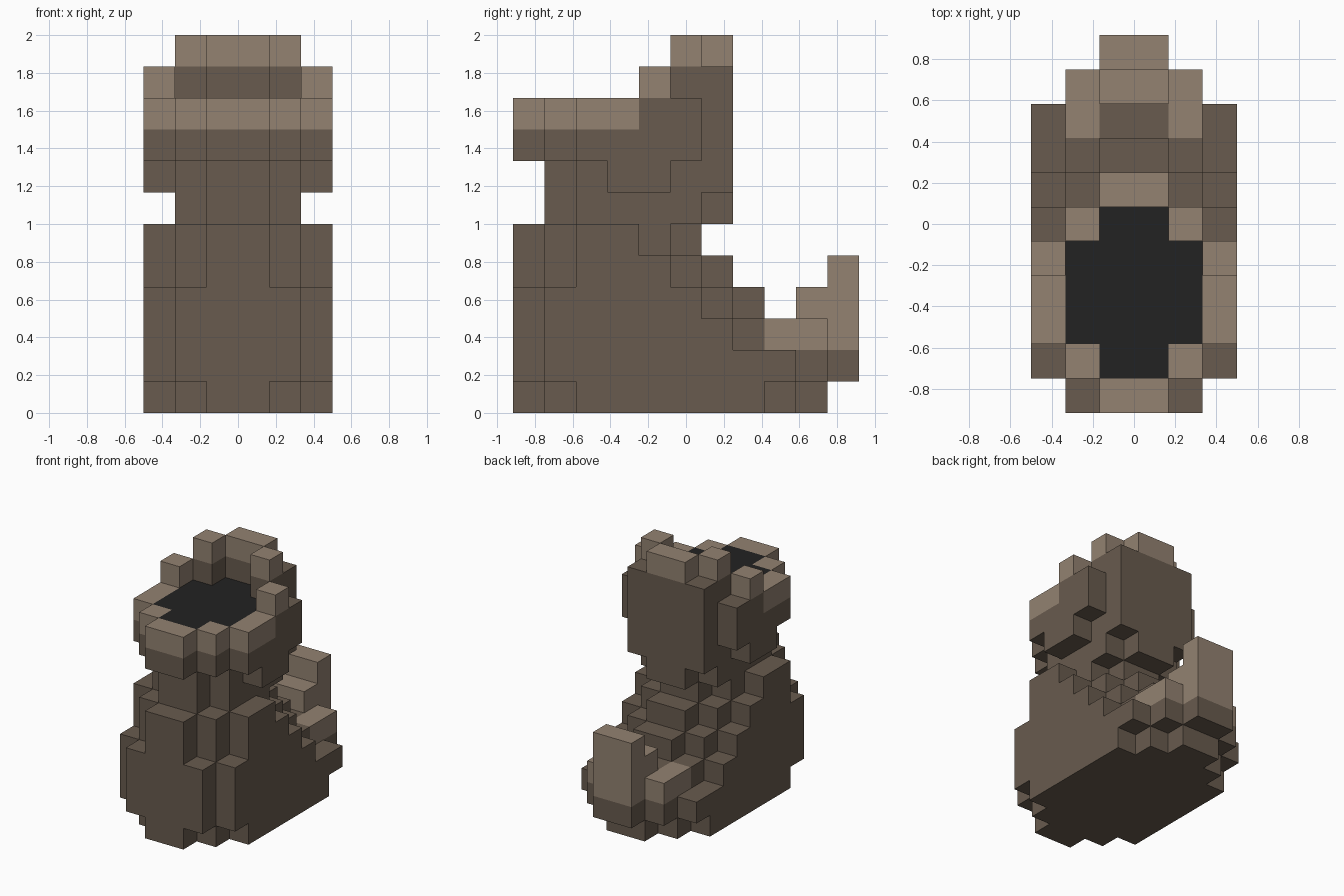
import bpy
import bmesh

if "Cube" in bpy.data.objects:
    bpy.data.objects.remove(bpy.data.objects["Cube"], do_unlink=True)

U = 1 / 6  # block size


def material(name, rgb):
    def lin(c):
        c /= 255
        return c / 12.92 if c < 0.04045 else ((c + 0.055) / 1.055) ** 2.4
    col = (*[lin(c) for c in rgb], 1)
    m = bpy.data.materials.new(name)
    m.use_nodes = True
    m.diffuse_color = col
    bsdf = m.node_tree.nodes["Principled BSDF"]
    bsdf.inputs["Base Color"].default_value = col
    bsdf.inputs["Roughness"].default_value = 0.9
    return m


MATS = [material("dark brown", (104, 91, 78)),
        material("light brown", (147, 130, 113)),
        material("black", (34, 34, 34))]

# Mirrored columns of blocks: centre, middle and outer
BANDS = {"C": (2, 3), "M": (1, 4), "O": (0, 5)}


def fill(runs):
    """Block runs (band, z start, z end, y start, y end), ends exclusive."""
    return {(x, y, z) for band, z0, z1, y0, y1 in runs
            for x in BANDS[band] for y in range(y0, y1) for z in range(z0, z1)}


# Foot, narrowing in steps towards the ankle
foot = fill([
    ("C", 0, 1, 0, 10), ("M", 0, 1, 1, 9), ("O", 0, 1, 2, 8),
    ("C", 1, 2, 0, 11), ("M", 1, 2, 0, 10), ("O", 1, 2, 1, 9),
    ("C", 2, 3, 0, 9), ("M", 2, 3, 0, 8), ("O", 2, 3, 1, 7),
    ("C", 3, 4, 0, 8), ("M", 3, 4, 0, 7), ("O", 3, 4, 1, 6),
    ("C", 4, 5, 0, 7), ("M", 4, 5, 1, 6), ("O", 4, 5, 2, 5),
    ("C", 5, 6, 0, 6), ("M", 5, 6, 1, 5), ("O", 5, 6, 2, 4)])

# Upturned tip
tip = fill([("M", 2, 3, 8, 10), ("C", 2, 4, 9, 10), ("C", 2, 5, 10, 11)])

# Ankle
ankle = fill([("C", 6, 8, 1, 7), ("M", 6, 7, 2, 6), ("M", 7, 8, 2, 7),
              ("O", 7, 8, 3, 5)])

# Flared cuff with a raised back
cuff = fill([("C", 8, 10, 0, 7), ("M", 8, 10, 1, 7), ("O", 8, 10, 2, 6),
             ("C", 10, 11, 6, 7), ("M", 10, 11, 5, 7)])

# Light rim blocks, and the blocks topped by the dark opening
rim = fill([("C", 9, 10, 0, 1), ("M", 9, 10, 1, 2), ("O", 9, 10, 2, 4),
            ("O", 10, 11, 4, 5), ("M", 11, 12, 5, 6), ("C", 11, 12, 6, 7)])
opening = fill([("C", 9, 10, 1, 6), ("M", 9, 10, 2, 5)])
cuff -= rim

SOLID = foot | tip | ankle | cuff | rim
SIDES = [(axis, sign) for axis in range(3) for sign in (-1, 1)]


def build(name, cells, colour):
    """Outer faces of the blocks only, coloured by colour(cell, axis, sign)."""
    bm = bmesh.new()
    for cell in sorted(cells):
        for axis, sign in SIDES:
            neighbour = list(cell)
            neighbour[axis] += sign
            if tuple(neighbour) in SOLID:
                continue
            b, c = (axis + 1) % 3, (axis + 2) % 3
            verts = []
            for db, dc in ((0, 0), (1, 0), (1, 1), (0, 1))[::sign]:
                p = list(cell)
                p[axis] += sign > 0
                p[b] += db
                p[c] += dc
                verts.append(bm.verts.new(((p[0] - 3) * U, (p[1] - 5.5) * U, p[2] * U)))
            face = bm.faces.new(verts)
            face.material_index = colour(cell, axis, sign)
    bmesh.ops.remove_doubles(bm, verts=bm.verts, dist=1e-4)
    mesh = bpy.data.meshes.new(name)
    bm.to_mesh(mesh)
    bm.free()
    for m in MATS:
        mesh.materials.append(m)
    obj = bpy.data.objects.new(name, mesh)
    bpy.context.collection.objects.link(obj)
    return obj


def dark(cell, axis, sign):
    return 0


def light(cell, axis, sign):
    return 1


def cuff_colour(cell, axis, sign):
    return 2 if cell in opening and (axis, sign) == (2, 1) else 0


build("foot", foot, dark)
build("upturned_tip", tip, light)
build("ankle", ankle, dark)
build("cuff", cuff, cuff_colour)
build("cuff_rim", rim, light)
